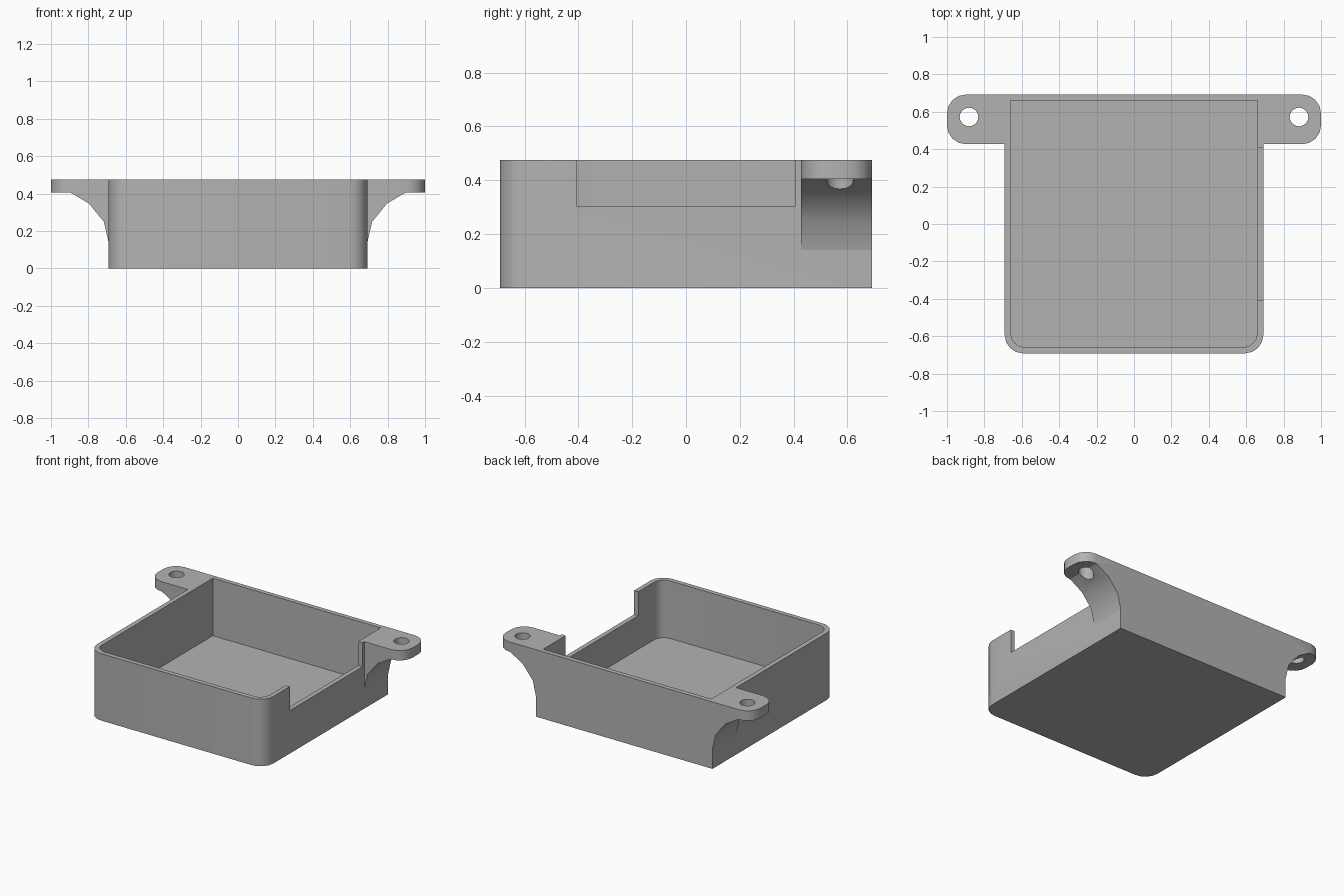
import bpy, bmesh, math

cube = bpy.data.objects.get("Cube")
if cube:
    bpy.data.objects.remove(cube, do_unlink=True)

HALF, HEIGHT, WALL, FLOOR = 0.692, 0.475, 0.033, 0.067

grey = bpy.data.materials.new("plain grey")
grey.use_nodes = True
grey.diffuse_color = (0.45, 0.45, 0.45, 1)
grey.node_tree.nodes["Principled BSDF"].inputs["Base Color"].default_value = (0.45, 0.45, 0.45, 1)


def prism(name, profile, vec, round_test=None, radius=0.1, segments=4):
    """Extrude a closed profile along vec, rounding the edges that pass round_test."""
    bm = bmesh.new()
    face = bm.faces.new([bm.verts.new(p) for p in profile])
    out = bmesh.ops.extrude_face_region(bm, geom=[face])
    bmesh.ops.translate(bm, vec=vec, verts=[v for v in out["geom"] if isinstance(v, bmesh.types.BMVert)])
    if round_test:
        edges = [e for e in bm.edges
                 if abs(e.verts[0].co.z - e.verts[1].co.z) > 0.01 and all(round_test(v.co) for v in e.verts)]
        bmesh.ops.bevel(bm, geom=edges, offset=radius, segments=segments, profile=0.5, affect='EDGES')
    bmesh.ops.recalc_face_normals(bm, faces=bm.faces)
    mesh = bpy.data.meshes.new(name)
    bm.to_mesh(mesh)
    bm.free()
    mesh.materials.append(grey)
    obj = bpy.data.objects.new(name, mesh)
    bpy.context.collection.objects.link(obj)
    return obj


def box(name, x0, x1, y0, y1, z0, z1, **kw):
    base = [(x0, y0, z0), (x1, y0, z0), (x1, y1, z0), (x0, y1, z0)]
    return prism(name, base, (0, 0, z1 - z0), **kw)


def cut(target, cutter):
    mod = target.modifiers.new("cut", 'BOOLEAN')
    mod.operation, mod.solver, mod.object = 'DIFFERENCE', 'EXACT', cutter
    bpy.context.view_layer.objects.active = target
    bpy.ops.object.modifier_apply(modifier=mod.name)
    bpy.data.objects.remove(cutter, do_unlink=True)


def finish(obj):
    bpy.ops.object.select_all(action='DESELECT')
    obj.select_set(True)
    bpy.context.view_layer.objects.active = obj
    bpy.ops.object.shade_smooth_by_angle(angle=math.radians(30))


# Open tray with rounded front corners
front = lambda co: co.y < 0
tray = box("tray", -HALF, HALF, -HALF, HALF, 0, HEIGHT, round_test=front)
inner = HALF - WALL
cut(tray, box("cavity", -inner, inner, -inner, inner, FLOOR, 1, round_test=front, radius=0.075))

# Wide opening in the left wall
cut(tray, box("wall_opening", 0.6, 0.8, -0.407, 0.407, 0.305, 1))
finish(tray)

# Mounting ears with a curved gusset and a screw hole
gusset = [(HALF, 0.14), (0.717, 0.249), (0.797, 0.347), (0.895, 0.405)]
outline = gusset + [(1, 0.405), (1, HEIGHT), (HALF, HEIGHT)]
for side, label in ((1, "left"), (-1, "right")):
    ear = prism(label + "_mounting_ear", [(side * x, 0.427, z) for x, z in outline],
                (0, HALF - 0.427, 0), round_test=lambda co: abs(co.x) > 0.99)
    ring = [(side * 0.882 + 0.05 * math.cos(a), 0.572 + 0.05 * math.sin(a), 0)
            for a in (math.tau * i / 16 for i in range(16))]
    cut(ear, prism("screw_hole", ring, (0, 0, 1)))
    finish(ear)
